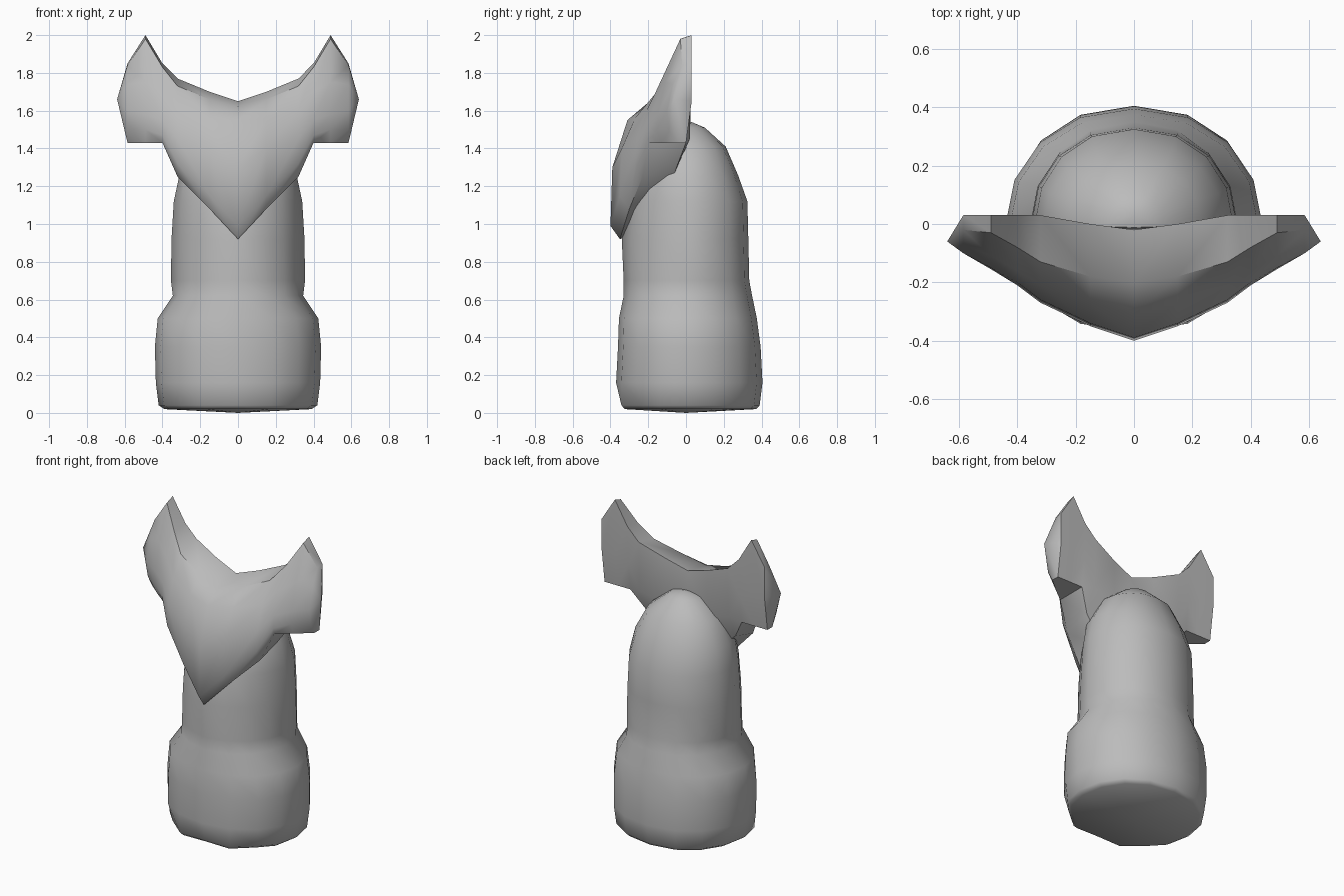
import bpy
import bmesh
from math import sin, cos, pi

default_cube = bpy.data.objects.get("Cube")
if default_cube:
    bpy.data.objects.remove(default_cube, do_unlink=True)

# One plain clay colour for the whole figure
clay = bpy.data.materials.new("grey_clay")
clay.use_nodes = True
clay.diffuse_color = (0.5, 0.5, 0.5, 1)
clay.node_tree.nodes["Principled BSDF"].inputs["Base Color"].default_value = clay.diffuse_color


def loft(bm, rings):
    """Join successive closed rings of coordinates with quads."""
    loops = [[bm.verts.new(point) for point in ring] for ring in rings]
    for lower, upper in zip(loops, loops[1:]):
        for i in range(len(lower)):
            j = (i + 1) % len(lower)
            bm.faces.new((lower[i], lower[j], upper[j], upper[i]))
    return loops


def fan(bm, loop, tip):
    """Close a ring with triangles meeting at one point."""
    centre = bm.verts.new(tip)
    for i, vert in enumerate(loop):
        bm.faces.new((vert, loop[(i + 1) % len(loop)], centre))


def finish(bm, name):
    bmesh.ops.recalc_face_normals(bm, faces=bm.faces)
    mesh = bpy.data.meshes.new(name)
    bm.to_mesh(mesh)
    bm.free()
    mesh.materials.append(clay)
    part = bpy.data.objects.new(name, mesh)
    bpy.context.collection.objects.link(part)
    return part


def shade(part, angle):
    bpy.ops.object.select_all(action="DESELECT")
    part.select_set(True)
    bpy.context.view_layer.objects.active = part
    bpy.ops.object.shade_smooth_by_angle(angle=angle)


# Body: each ring is height, half width, front depth, back depth, chest pinch
SIDES = 16
body_rings = [
    (.02, .39, .35, .37, 0), (.04, .42, .37, .39, 0), (.16, .435, .37, .405, 0),
    (.35, .44, .36, .395, 0), (.5, .425, .355, .375, 0), (.62, .345, .33, .35, .02),
    (.7, .355, .33, .335, .05), (.92, .352, .34, .33, .07), (1.12, .34, .31, .325, .06),
    (1.26, .31, .26, .275, .02), (1.41, .23, .18, .21, 0), (1.51, .1, .06, .1, 0),
]


def body_ring(height, width, front, back, pinch):
    ring = []
    for i in range(SIDES):
        angle = 2 * pi * i / SIDES
        side, depth = sin(angle), cos(angle)
        x = width * abs(side) ** .9 * (1 if side > 0 else -1)
        y = back * depth if depth > 0 else front * depth
        # Leave a keel down the chest and draw in the flanks beside it
        if depth < -.1 and abs(side) > .1:
            x *= 1 - pinch
            y *= 1 - pinch
        # Shallow clefts between the toes
        if height < .1 and depth < -.6 and i % 2 == 0:
            y += .03
        ring.append((x, y, height))
    return ring


bm = bmesh.new()
loops = loft(bm, [body_ring(*row) for row in body_rings])
fan(bm, loops[0], (0, 0, 0))
fan(bm, loops[-1], (0, .03, 1.54))
body = finish(bm, "body")
shade(body, pi / 3)

# Head shield: half of it as slices from the centre out to the ear,
# each slice running (y, z) from the underside, up the front, down the back
head_slices = [
    (0, [(-.1, 1), (-.35, .92), (-.4, .99), (-.39, 1.3),
         (-.31, 1.55), (-.2, 1.62), (-.02, 1.65), (0, 1.35)]),
    (.15, [(-.1, 1.15), (-.3, 1.08), (-.35, 1.15), (-.34, 1.4),
           (-.27, 1.56), (-.18, 1.66), (0, 1.7), (0, 1.4)]),
    (.32, [(-.05, 1.3), (-.23, 1.25), (-.27, 1.32), (-.26, 1.45),
           (-.21, 1.6), (-.13, 1.73), (.03, 1.77), (.02, 1.45)]),
    (.4, [(0, 1.43), (-.2, 1.43), (-.21, 1.47), (-.2, 1.55),
          (-.16, 1.7), (-.08, 1.83), (.03, 1.85), (.02, 1.6)]),
    (.49, [(0, 1.43), (-.13, 1.43), (-.155, 1.5), (-.15, 1.58),
           (-.11, 1.75), (-.03, 1.98), (.03, 2), (.03, 1.65)]),
    (.585, [(0, 1.43), (-.05, 1.43), (-.09, 1.5), (-.1, 1.6),
            (-.07, 1.74), (-.02, 1.84), (.03, 1.85), (.03, 1.65)]),
]
bm = bmesh.new()
loops = loft(bm, [[(x, y, z) for y, z in points] for x, points in head_slices])
fan(bm, loops[-1], (.64, -.06, 1.66))
head = finish(bm, "eared_head")
mirror = head.modifiers.new("mirror", "MIRROR")
mirror.use_clip = True
shade(head, pi / 4)
